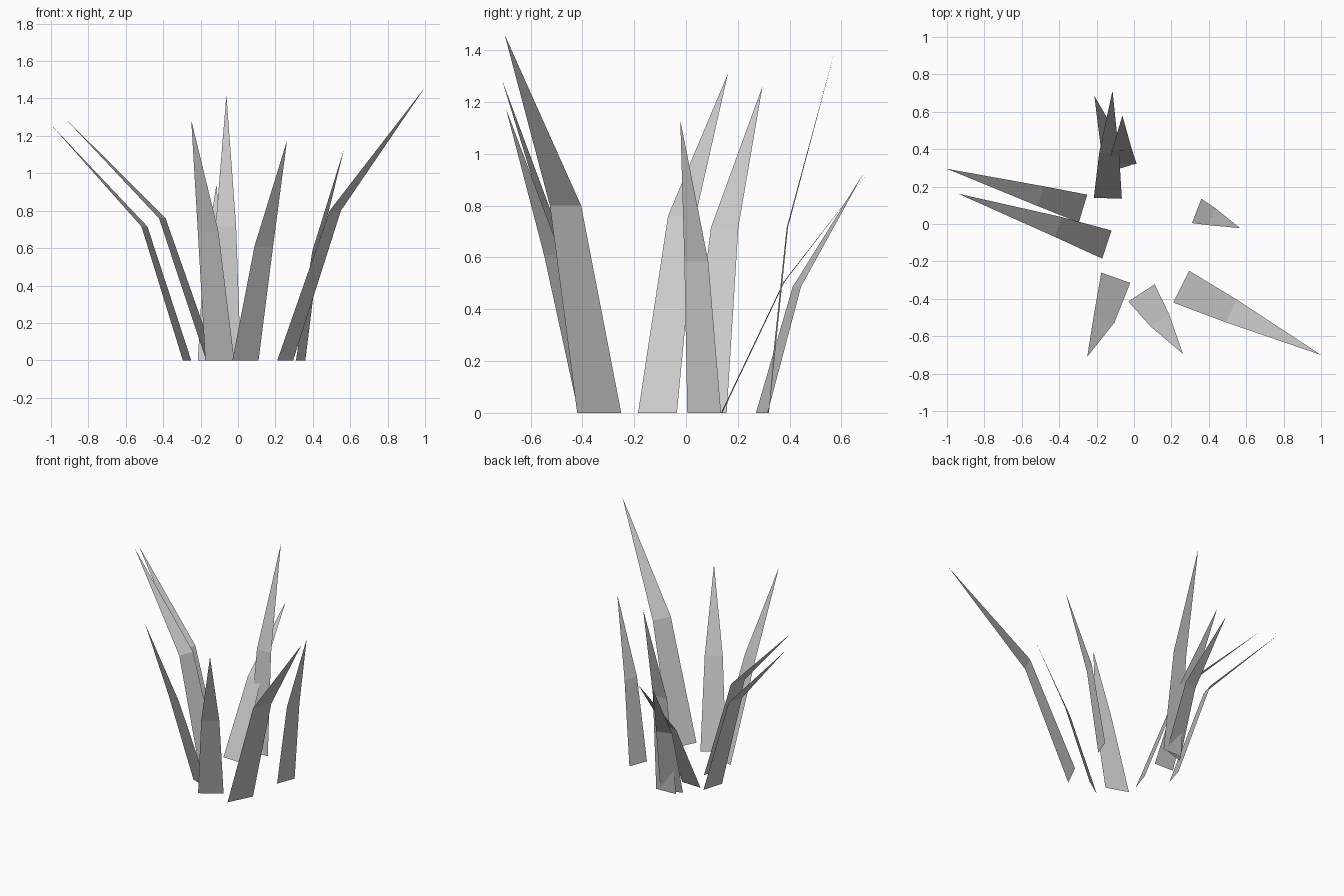
import bpy
from mathutils import Vector

MID_WIDTH = 0.71  # width at the bend relative to the base

# each blade: base left (x, y), base right (x, y), centre of the bend, tip
blades = [
    ((0.21, -0.42), (0.295, -0.25), (0.52, -0.465, 0.80), (1.0, -0.70, 1.46)),
    ((0.31, 0.005), (0.36, 0.135), (0.415, 0.04, 0.585), (0.567, -0.022, 1.13)),
    ((-0.03, -0.415), (0.11, -0.322), (0.138, -0.515, 0.61), (0.262, -0.695, 1.175)),
    ((-0.175, -0.26), (-0.02, -0.315), (-0.16, -0.508, 0.69), (-0.25, -0.71, 1.285)),
    ((-0.295, 0.008), (-0.25, 0.157), (-0.50, 0.149, 0.715), (-1.0, 0.295, 1.26)),
    ((-0.17, -0.185), (-0.12, -0.035), (-0.405, -0.016, 0.76), (-0.94, 0.162, 1.31)),
    ((-0.14, 0.313), (0.015, 0.32), (-0.065, 0.391, 0.715), (-0.062, 0.58, 1.42)),
    ((-0.215, 0.14), (-0.065, 0.135), (-0.133, 0.378, 0.505), (-0.115, 0.713, 0.94)),
    ((-0.165, 0.27), (-0.015, 0.315), (-0.125, 0.428, 0.487), (-0.212, 0.685, 0.925)),
]


def grass_blade(number, left, right, bend, tip):
    """Flat blade: quad from base to bend, then a triangle to the tip."""
    l, r, bend = Vector((*left, 0)), Vector((*right, 0)), Vector(bend)
    half = (r - l) * 0.5 * MID_WIDTH
    verts = [l, r, bend + half, bend - half, Vector(tip)]
    mesh = bpy.data.meshes.new("grass_blade")
    mesh.from_pydata(verts, [], [(0, 1, 2, 3), (3, 2, 4)])
    mesh.update()
    obj = bpy.data.objects.new(f"grass_blade_{number}", mesh)
    bpy.context.collection.objects.link(obj)


# tuft of grass
for i, blade in enumerate(blades, 1):
    grass_blade(i, *blade)
